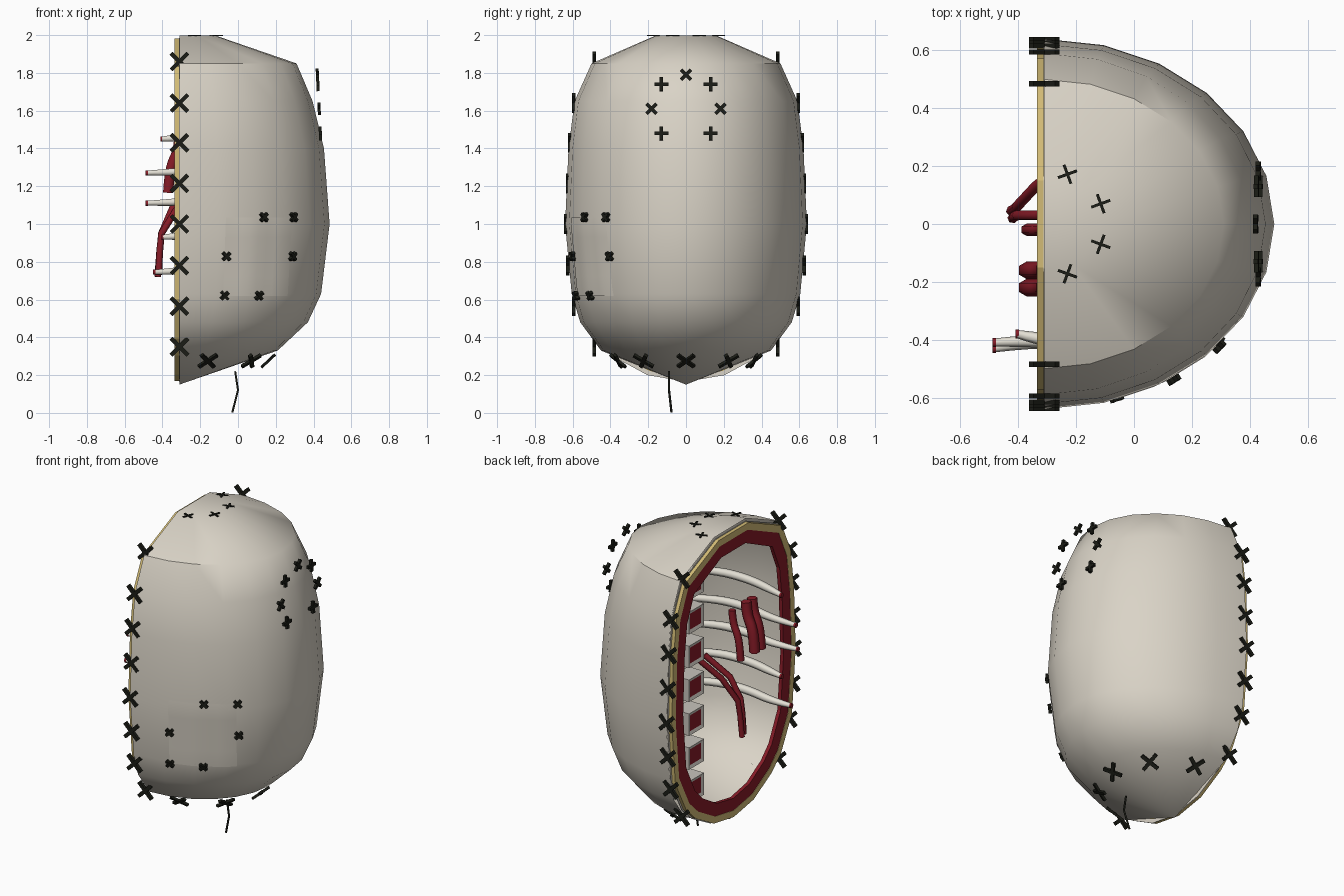
import bpy, bmesh, math
from mathutils import Vector, Matrix
from mathutils.bvhtree import BVHTree

cube = bpy.data.objects.get("Cube")
if cube:
    bpy.data.objects.remove(cube, do_unlink=True)


def material(name, rgb):
    m = bpy.data.materials.new(name)
    m.use_nodes = True
    m.diffuse_color = (*rgb, 1)
    m.node_tree.nodes["Principled BSDF"].inputs["Base Color"].default_value = (*rgb, 1)
    return m


SKIN = material("pale skin", (0.7, 0.655, 0.57))
FAT = material("yellow fat", (0.65, 0.5, 0.18))
FLESH = material("dark red flesh", (0.24, 0.011, 0.02))
BONE = material("ivory bone", (0.77, 0.74, 0.66))
SPINE = material("grey bone", (0.58, 0.55, 0.5))
THREAD = material("black thread", (0.011, 0.012, 0.008))


def finish(name, bm, *mats):
    bmesh.ops.recalc_face_normals(bm, faces=bm.faces)
    me = bpy.data.meshes.new(name)
    bm.to_mesh(me)
    bm.free()
    for m in mats:
        me.materials.append(m)
    ob = bpy.data.objects.new(name, me)
    bpy.context.collection.objects.link(ob)
    return ob


def tube(name, points, radii, mat, kind='POLY'):
    cu = bpy.data.curves.new(name, 'CURVE')
    cu.dimensions = '3D'
    cu.bevel_depth = 1
    cu.bevel_resolution = 1
    cu.use_fill_caps = True
    sp = cu.splines.new(kind)
    sp.points.add(len(points) - 1)
    for p, co, r in zip(sp.points, points, radii):
        p.co = (*co, 1)
        p.radius = r
    if kind == 'NURBS':
        sp.use_endpoint_u = True
        sp.order_u = 3
        sp.resolution_u = 4
    cu.materials.append(mat)
    ob = bpy.data.objects.new(name, cu)
    bpy.context.collection.objects.link(ob)
    bpy.ops.object.select_all(action='DESELECT')
    ob.select_set(True)
    bpy.context.view_layer.objects.active = ob
    bpy.ops.object.convert(target='MESH')


def crosses(name, places, half, width, depth):
    """Stitches: two thin bars crossing, each place is (centre, normal, spin)."""
    bm = bmesh.new()
    for centre, normal, spin in places:
        base = Matrix.Translation(centre) @ Vector(normal).to_track_quat('Z', 'Y').to_matrix().to_4x4()
        for turn in (0, 90):
            rot = Matrix.Rotation(math.radians(spin + turn), 4, 'Z')
            bmesh.ops.create_cube(bm, size=1, matrix=base @ rot @ Matrix.Diagonal((2 * half, width, depth, 1)))
    finish(name, bm, THREAD)


# Half-capsule skin: stacked half-ellipses around the cut plane
CUT, SEG = -0.31, 12
RINGS = [(1.998, .19, .16), (1.85, .62, .50), (1.65, .705, .59), (1.4, .765, .622), (1.0, .795, .64),
         (.63, .75, .605), (.48, .68, .56), (.33, .52, .45)]
bm = bmesh.new()
loops = []
for z, rx, ry in RINGS:
    angles = [math.pi * (i / SEG - 0.5) for i in range(SEG + 1)]
    loops.append([bm.verts.new((CUT + rx * math.cos(a), ry * math.sin(a), z)) for a in angles])
for a, b in zip(loops, loops[1:]):
    for i in range(SEG):
        bm.faces.new((a[i], a[i + 1], b[i + 1], b[i]))
bm.faces.new(loops[0])
apex = bm.verts.new((CUT, 0, 0.15))
for i in range(SEG):
    bm.faces.new((loops[-1][i], loops[-1][i + 1], apex))
for f in bm.faces:
    f.smooth = True
bmesh.ops.recalc_face_normals(bm, faces=bm.faces)
if max(bm.faces, key=lambda f: f.calc_center_median().x).normal.x < 0:
    bmesh.ops.reverse_faces(bm, faces=bm.faces)
for e in bm.edges:
    if all(abs(v.co.z - 1.85) < 0.001 and v.co.x < 0.2 for v in e.verts):
        e.smooth = False
bm.faces.ensure_lookup_table()
surface = BVHTree.FromBMesh(bm)
finish("body_shell", bm, SKIN)

# Cut rim: skin edge, fat layer, then flesh inside
HALF = [(0, .165), (.2, .2), (.38, .3), (.475, .39), (.585, .6), (.622, 1.0), (.605, 1.4), (.572, 1.65), (.485, 1.838), (.15, 1.985)]
OUTLINE = HALF + [(-y, z) for y, z in reversed(HALF[1:])]


def rim(name, outer, inner, x0, x1, mat):
    bm = bmesh.new()
    rings = []
    for (sy, sz), x in ((outer, x0), (inner, x0), (inner, x1), (outer, x1)):
        rings.append([bm.verts.new((x, y * sy, 1.07 + (z - 1.07) * sz)) for y, z in OUTLINE])
    n = len(OUTLINE)
    for k in range(4):
        a, b = rings[k], rings[(k + 1) % 4]
        for i in range(n):
            j = (i + 1) % n
            bm.faces.new((a[i], a[j], b[j], b[i]))
    finish(name, bm, mat)


rim("skin_rim", (1.022, 1), (.97, .975), -.313, -.308, SKIN)
rim("fat_rim", (1, .996), (.935, .95), -.335, -.31, FAT)
rim("flesh_rim", (.935, .95), (.81, .865), -.333, -.31, FLESH)

# Vertebrae with red marrow on the cut side
for k in range(7):
    bm = bmesh.new()
    place = Matrix.Translation((-.25, .33, .47 + .215 * k)) @ Matrix.Diagonal((.11, .15, .14, 1))
    bmesh.ops.create_cube(bm, size=1, matrix=place)
    front = min(bm.faces, key=lambda f: f.calc_center_median().x)
    bmesh.ops.inset_region(bm, faces=[front], thickness=.028, depth=-.008)
    front.material_index = 1
    finish(f"vertebra_{k + 1}", bm, SPINE, FLESH)

# Ribs along the inner wall, poking out of the cut
for k, (tip, z, y) in enumerate([(-.405, 1.45, -.38), (-.485, 1.27, -.41), (-.485, 1.11, -.43), (-.40, .93, -.39), (-.445, .745, -.42)]):
    path = [(.25, -.38, z - .01), (.08, -.42, z + .015), (-.15, -.42, z + .02), (-.32, -.40, z + .005), (tip, y, z)]
    tube(f"rib_{k + 1}", path, [.02, .025, .026, .024, .014], BONE, 'NURBS')
    tube(f"rib_marrow_{k + 1}", [(tip + .008, y, z), (tip - .005, y, z)], [.0155, .0155], FLESH)

# Loose vessels and gut strands
VESSELS = [[(-.24, .21, 1.22), (-.34, .13, 1.1), (-.405, .06, .95), (-.415, .05, .85), (-.425, .045, .72)],
           [(-.2, .1, 1.2), (-.33, .03, 1.07), (-.405, .03, .95), (-.415, .025, .85), (-.42, .02, .73)]]
for k, path in enumerate(VESSELS):
    tube(f"vessel_{k + 1}", path, [.018] * 5, FLESH)
for k, (y, r) in enumerate([(-.02, .022), (-.16, .031), (-.22, .031)]):
    path = [(-.31, y, 1.47), (-.315, y, 1.39), (-.35, y, 1.32), (-.365, y, 1.24), (-.37, y, 1.165)]
    tube(f"gut_strand_{k + 1}", path, [r] * 5, FLESH, 'NURBS')


# Sewn patch laid over the skin
def on_skin(x, z, lift):
    hit, normal, _, _ = surface.ray_cast(Vector((x, -2, z)), Vector((0, 1, 0)))
    return hit + normal * lift, normal


N = 8
bm = bmesh.new()
grid = []
for v in (j / N for j in range(N + 1)):
    row = [on_skin(-.08 + .015 * v + i / N * (.34 + .01 * v), .62 + .415 * v, .004)[0] for i in range(N + 1)]
    grid.append([bm.verts.new(p) for p in row])
for j in range(N):
    for i in range(N):
        bm.faces.new((grid[j][i], grid[j][i + 1], grid[j + 1][i + 1], grid[j + 1][i])).smooth = True
finish("patch", bm, SKIN)
spots = [on_skin(x, z, .015) for x, z in [(.13, 1.035), (.285, 1.035), (-.065, .83), (.28, .83), (-.075, .625), (.105, .625)]]
crosses("patch_stitches", [(c, n, 45) for c, n in spots], .027, .016, .02)

# Stitches along both sides of the cut
edge = [(.35, .485), (.565, .595), (.78, .625), (1.0, .637), (1.215, .625), (1.43, .615), (1.64, .595), (1.86, .485)]
crosses("rim_stitches", [((CUT, s * y, z), (0, s, 0), 45) for z, y in edge for s in (-1, 1)], .063, .022, .018)

# Circle of stitches on the outer side
side = [(0, 1.79, 45)] + [(s * y, z, a) for y, z, a in [(.13, 1.74, 0), (.183, 1.61, 45), (.13, 1.48, 0)] for s in (-1, 1)]
crosses("side_stitches", [((.43 + (1.6 - z) * .05, y, z), (1, 0, .05), a) for y, z, a in side], .037, .018, .016)

# Stitches on the top and around the bottom
crosses("top_stitches", [((x, s * y, 1.998), (0, 0, 1), 20 * s) for x, y in [(-.23, .172), (-.115, .07)] for s in (-1, 1)], .035, .01, .006)
under = [(.16, 0), (.07, .225), (.07, -.225), (-.16, .36), (-.16, -.36)]
crosses("bottom_stitches", [((x, y, .275), ((x - CUT) * .7, y, -.35), 45) for x, y in under], .06, .021, .015)

# Hanging thread end
tube("loose_thread", [(-.015, -.09, .22), (0, -.09, .12), (-.03, -.077, .003)], [.006] * 3, THREAD)
